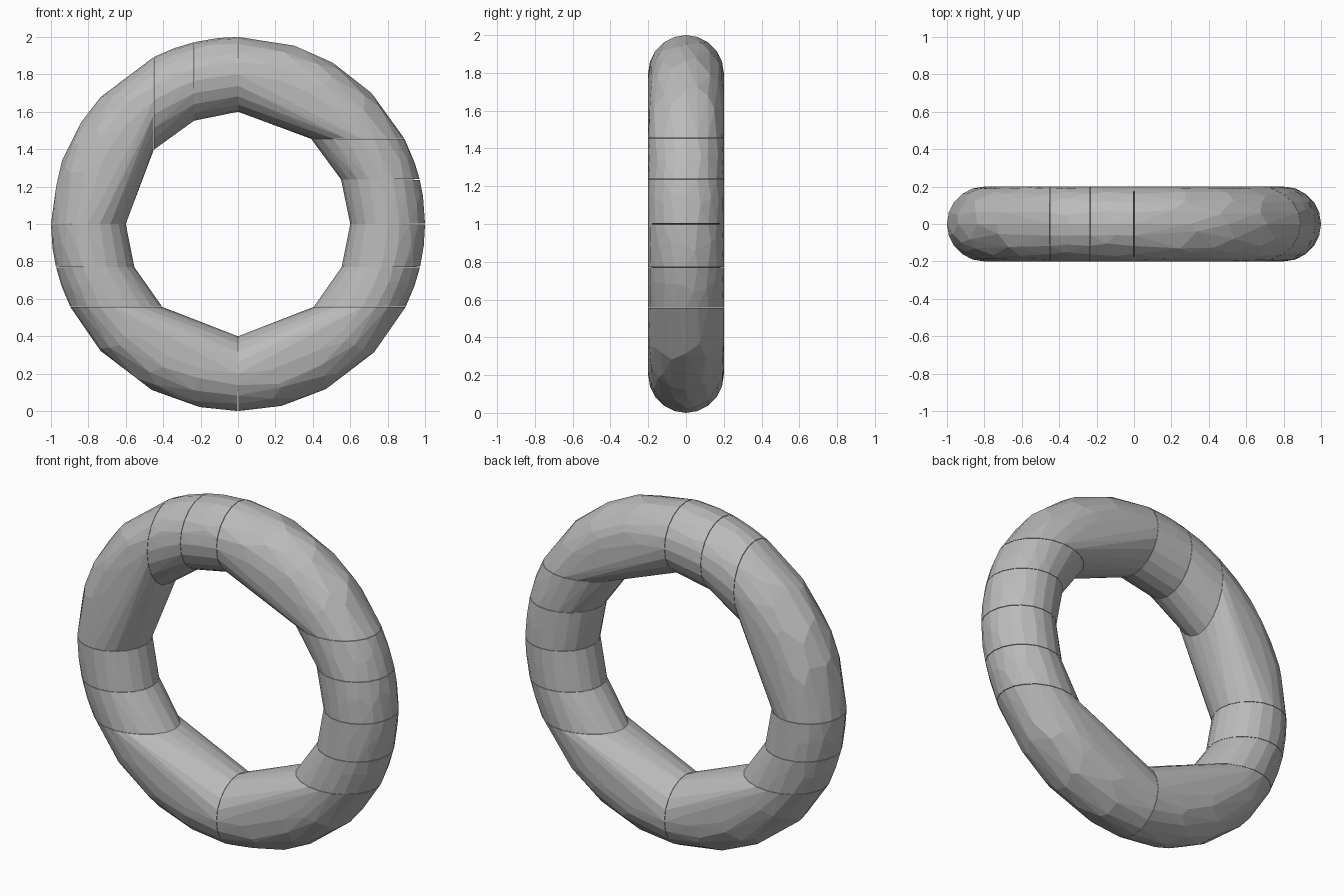
import bpy, bmesh, random
from math import sin, cos, asin, acos, pi, radians

random.seed(4)
MAJOR, MINOR, SIDES = 0.8, 0.2, 20
SEAM = 0.0015

cube = bpy.data.objects.get("Cube")
if cube:
    bpy.data.objects.remove(cube)

grey = bpy.data.materials.new("plain_grey")
grey.use_nodes = True
colour = (0.5, 0.5, 0.5, 1)
grey.diffuse_color = colour
grey.node_tree.nodes["Principled BSDF"].inputs["Base Color"].default_value = colour


# Cut planes, each giving the ring angle at which radius r meets the plane
def right(h):
    return lambda r: asin(h / r)


def left(h):
    return lambda r: pi - asin(h / r)


def top(x):
    return lambda r: acos(x / r)


def bottom(turn):
    return lambda r: turn * pi / 2


def ring_segment(name, start, end):
    """Faceted convex piece of the ring between two cut planes."""
    bm = bmesh.new()
    span = end(MAJOR) - start(MAJOR)
    steps = max(2, round(span / radians(13)))
    for i in range(SIDES):
        for k in range(steps + 1):
            is_end = k in (0, steps)
            phi = 2 * pi * i / SIDES
            t = k / steps
            if not is_end:
                t += random.uniform(-0.3, 0.3) / steps
                if i % (SIDES // 4):
                    phi += random.uniform(-0.12, 0.12)
            r = MAJOR + MINOR * cos(phi)
            a, b = start(r) + SEAM, end(r) - SEAM
            theta = a + (b - a) * t
            bm.verts.new((r * cos(theta), MINOR * sin(phi), 1 + r * sin(theta)))
    # Wrap the points and drop those inside the hull
    bmesh.ops.convex_hull(bm, input=bm.verts[:])
    loose = [v for v in bm.verts if not v.link_faces]
    bmesh.ops.delete(bm, geom=loose, context='VERTS')
    bmesh.ops.dissolve_limit(bm, angle_limit=radians(1),
                             verts=bm.verts[:], edges=bm.edges[:])
    bmesh.ops.recalc_face_normals(bm, faces=bm.faces[:])
    mesh = bpy.data.meshes.new(name)
    bm.to_mesh(mesh)
    bm.free()
    mesh.materials.append(grey)
    bpy.context.collection.objects.link(bpy.data.objects.new(name, mesh))


# Pieces in order round the ring, starting at the lowest point
cuts = [
    ("lower_left_segment", bottom(-1)),
    ("left_low_segment", right(-0.443)),
    ("left_mid_low_segment", right(-0.23)),
    ("left_mid_high_segment", right(0)),
    ("left_high_segment", right(0.238)),
    ("upper_left_segment", right(0.455)),
    ("top_inner_segment", top(0)),
    ("top_outer_segment", top(-0.235)),
    ("upper_right_segment", top(-0.45)),
    ("right_mid_segment", left(0)),
    ("right_low_segment", left(-0.23)),
    ("lower_right_segment", left(-0.443)),
    ("", bottom(3)),
]
for (name, start), (_, end) in zip(cuts, cuts[1:]):
    ring_segment(name, start, end)
